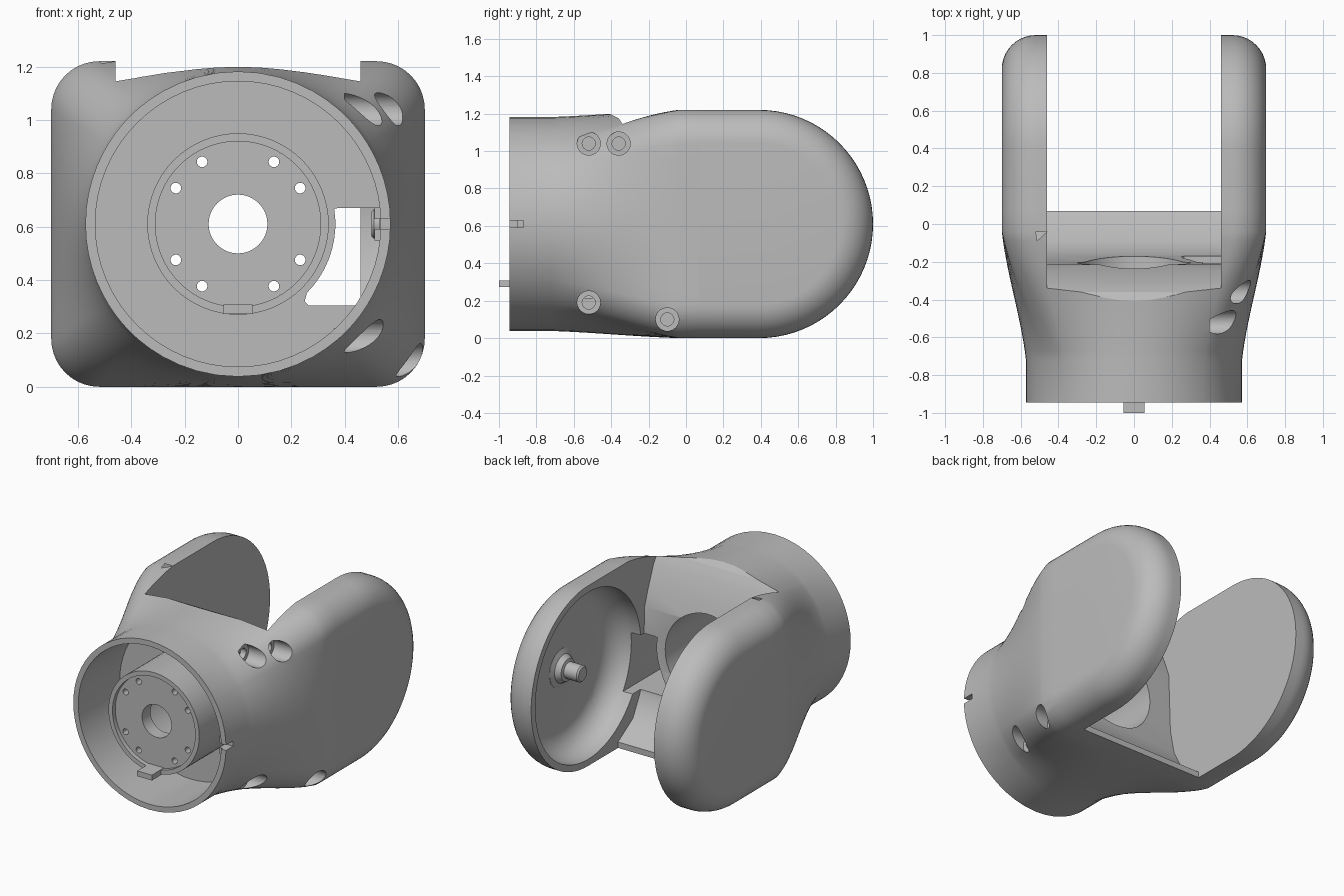
import bpy, bmesh
from math import sin, cos, pi, radians, hypot

old = bpy.data.objects.get("Cube")
if old:
    bpy.data.objects.remove(old, do_unlink=True)

grey = bpy.data.materials.new("plain grey")
grey.use_nodes = True
grey.diffuse_color = (0.5, 0.5, 0.5, 1)
grey.node_tree.nodes["Principled BSDF"].inputs["Base Color"].default_value = (0.5, 0.5, 0.5, 1)

MID = 0.61               # height of the main axis
HALF_W, INNER = 0.70, 0.46
FILLET = 0.18
EAR_Y = 0.39             # fork pivot position
JOIN_Y = 0.07            # where the ears meet the body


def loft(name, rings):
    """Skin a list of equal-length rings and cap both ends."""
    bm = bmesh.new()
    loops = [[bm.verts.new(p) for p in ring] for ring in rings]
    n = len(loops[0])
    for a, b in zip(loops, loops[1:]):
        for i in range(n):
            j = (i + 1) % n
            bm.faces.new((a[i], a[j], b[j], b[i]))
    bm.faces.new(loops[0])
    bm.faces.new(loops[-1])
    bmesh.ops.recalc_face_normals(bm, faces=bm.faces)
    mesh = bpy.data.meshes.new(name)
    bm.to_mesh(mesh)
    bm.free()
    mesh.materials.append(grey)
    ob = bpy.data.objects.new(name, mesh)
    bpy.context.collection.objects.link(ob)
    return ob


def lathe(name, profile, axis="y", centre=(0, MID), seg=64):
    """Turn (radius, position) pairs about an axis along y or x."""
    u, v = centre
    rings = []
    for r, p in profile:
        pts = [(u + r * cos(2 * pi * i / seg), v + r * sin(2 * pi * i / seg)) for i in range(seg)]
        rings.append([(a, p, b) if axis == "y" else (p, a, b) for a, b in pts])
    return loft(name, rings)


def prism(name, outline, lo, hi, axis="y"):
    """Extrude an outline along y (x,z outline) or x (y,z outline)."""
    return loft(name, [[(a, p, b) if axis == "y" else (p, a, b) for a, b in outline]
                       for p in (lo, hi)])


def box(name, x, y, z):
    return prism(name, [(x[0], z[0]), (x[1], z[0]), (x[1], z[1]), (x[0], z[1])], *y)


def cut(ob, cutters):
    for c in cutters:
        c.hide_render = True
        m = ob.modifiers.new("cut", "BOOLEAN")
        m.operation, m.solver, m.object = "DIFFERENCE", "EXACT", c
    dg = bpy.context.evaluated_depsgraph_get()
    mesh = bpy.data.meshes.new_from_object(ob.evaluated_get(dg))
    ob.modifiers.clear()
    ob.data = mesh


def rounded_rect(w, h, r, arc=10, side=12):
    """Outline centred on the origin, with subdivided sides."""
    pts = []
    for k, (sx, sy) in enumerate(((1, 1), (-1, 1), (-1, -1), (1, -1))):
        corner = [(sx * (w - r) + r * cos(pi / 2 * (k + i / arc)),
                   sy * (h - r) + r * sin(pi / 2 * (k + i / arc))) for i in range(arc + 1)]
        if pts:
            pts += between(pts[-1], corner[0], side)
        pts += corner
    return pts + between(pts[-1], pts[0], side)


def between(a, b, n):
    return [(a[0] + (b[0] - a[0]) * i / n, a[1] + (b[1] - a[1]) * i / n) for i in range(1, n)]


# Body: round collar blending into a rounded rectangle
outline = rounded_rect(HALF_W, MID, FILLET)
COLLAR_R = 0.572


def body_ring(y):
    u = min(max((y + 0.72) / 0.68, 0), 1)
    t = 0.6 * u + 0.4 * u * u * (3 - 2 * u)
    ring = []
    for x, z in outline:
        k = COLLAR_R / hypot(x, z)
        ring.append((x * (k + (1 - k) * t), y, MID + z * (k + (1 - k) * t)))
    return ring


stations = [-0.945] + [-0.72 + 0.68 * i / 14 for i in range(15)] + [JOIN_Y]
body = loft("body", [body_ring(y) for y in stations])


# Fork ears: stadium plates with a rounded outer edge
def stadium(x, r, n=40):
    arc = [(x, EAR_Y + r * cos(a), MID + r * sin(a))
           for a in (pi * (i / n - 0.5) for i in range(n + 1))]
    return [(x, JOIN_Y, MID - r)] + arc + [(x, JOIN_Y, MID + r)]


def ear(name, s):
    rings = [stadium(s * INNER, MID)]
    for i in range(11):
        a = pi / 2 * i / 10
        rings.append(stadium(s * (HALF_W - FILLET + FILLET * sin(a)), MID - FILLET + FILLET * cos(a)))
    return loft(name, rings)


left_ear = ear("left_ear", 1)
right_ear = ear("right_ear", -1)

# Cutters: collar recess around the motor boss, rear bore and shaft hole
recess = lathe("recess_cutter", [(0.535, -1.1), (0.535, -0.5), (0.34, -0.5), (0.34, -0.9),
                                 (0.31, -0.9), (0.31, -0.87)])
bore = lathe("bore_cutter", [(0.11, -1.1), (0.11, -0.78), (0.3, -0.78), (0.3, 0.2)])

# Gap between the ears, with a curved web wall and a floor lip
gap = prism("gap_cutter", [(-0.41, 1.4), (-0.41, 1.2), (-0.36, 1.175), (-0.31, 1.1), (-0.25, 0.95),
                           (-0.215, 0.85), (-0.2, 0.45), (-0.165, 0.28), (-0.09, 0.14),
                           (JOIN_Y - 0.001, 0.04), (JOIN_Y + 0.1, 0.04), (JOIN_Y + 0.1, 1.4)],
            -INNER, INNER, "x")

# Cable window beside the boss
curve = [(0.365 * cos(radians(a)), MID + 0.365 * sin(radians(a))) for a in range(-45, 10, 6)]
window = prism("window_cutter", [(0.25, 0.32), (0.265, 0.305), (0.53, 0.305), (0.53, 0.67),
                                 (0.375, 0.67)] + curve[::-1], -0.52, -0.02)

# Bowl hollowed into the left ear
bowl_profile = [(0.565, INNER - 0.06)]
for i in range(11):
    a = pi / 2 * i / 10
    bowl_profile.append((0.405 + 0.16 * cos(a), 0.5 + 0.16 * sin(a)))
bowl = lathe("bowl_cutter", bowl_profile, "x", (EAR_Y, MID), 80)

# Screw holes in the motor face and counterbores in the left flank
screws = []
for a in (30, 60, 120, 150, 210, 240, 300, 330):
    at = (0.269 * cos(radians(a)), MID + 0.269 * sin(radians(a)))
    screws.append(lathe("screw_cutter", [(0.02, -1.0), (0.02, -0.7)], "y", at, 16))
for y, z, x in ((-0.52, 1.04, 0.4), (-0.36, 1.04, 0.48), (-0.52, 0.19, 0.4), (-0.1, 0.1, 0.56)):
    screws.append(lathe("bolt_cutter", [(0.035, x - 0.04), (0.035, x), (0.062, x), (0.062, 0.9)],
                        "x", (y, z), 32))

slit = box("slit_cutter", (0.5, 0.6), (-1.0, -0.87), (MID - 0.018, MID + 0.018))

cutters = [recess, bore, gap, window, bowl, slit] + screws
cut(body, cutters)
cut(left_ear, [bowl])
for c in cutters:
    bpy.data.objects.remove(c, do_unlink=True)

# Small fittings: locating tab, slit pads and pivot pin
tab = box("locating_tab", (-0.055, 0.055), (-1.0, -0.8), (0.272, 0.308))
pads = [box("slit_pad", (0.512, 0.54), (-0.93, -0.84), (MID + s * 0.04 - 0.022, MID + s * 0.04 + 0.022))
        for s in (-1, 1)]
pin = lathe("pivot_pin", [(0.13, 0.67), (0.13, 0.658), (0.095, 0.645), (0.075, 0.61), (0.055, 0.605),
                          (0.055, 0.51), (0.045, 0.5)], "x", (EAR_Y, MID), 32)

# Smooth shading with crisp edges
bpy.ops.object.select_all(action="DESELECT")
for ob in [body, left_ear, right_ear, tab, pin] + pads:
    ob.select_set(True)
bpy.context.view_layer.objects.active = body
bpy.ops.object.shade_smooth_by_angle(angle=radians(30))
